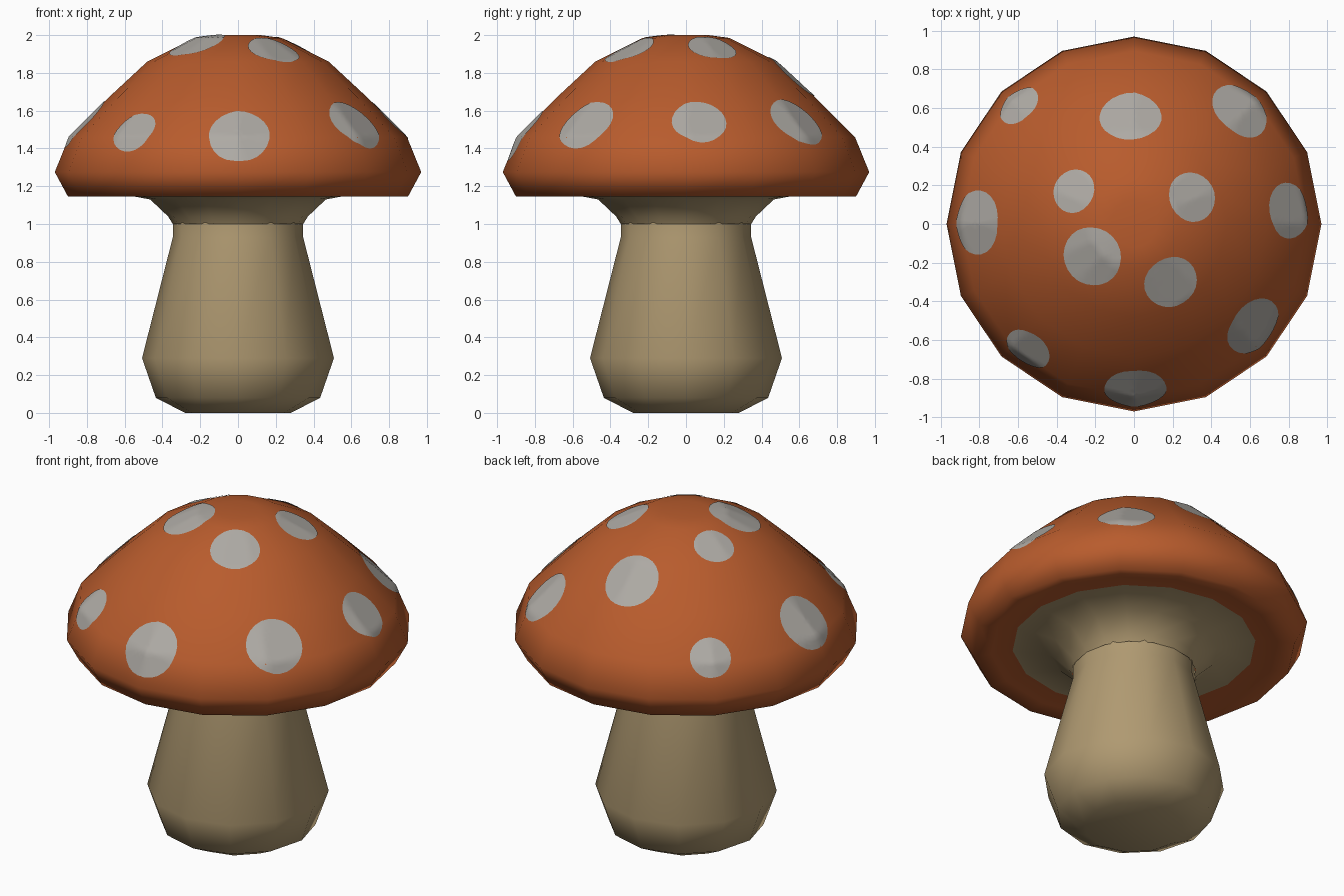
import bpy, bmesh, math
from mathutils import Vector
from mathutils.bvhtree import BVHTree

if "Cube" in bpy.data.objects:
    bpy.data.objects.remove(bpy.data.objects["Cube"])


def material(name, rgb):
    m = bpy.data.materials.new(name)
    m.diffuse_color = (*rgb, 1)
    m.use_nodes = True
    m.node_tree.nodes["Principled BSDF"].inputs["Base Color"].default_value = m.diffuse_color
    return m


ORANGE = material("orange_cap", (0.48, 0.106, 0.026))
BEIGE = material("beige_stem", (0.43, 0.32, 0.165))
GREY = material("pale_spot", (0.42, 0.40, 0.37))


def finish(name, bm, mats):
    for f in bm.faces:
        f.smooth = True
    me = bpy.data.meshes.new(name)
    bm.to_mesh(me)
    ob = bpy.data.objects.new(name, me)
    bpy.context.collection.objects.link(ob)
    for m in mats:
        me.materials.append(m)
    return ob


def lathe(profile, n, bottom=False, top=False):
    """Turned surface; profile is (radius, z) running outward and up."""
    bm = bmesh.new()
    rings = []
    for r, z in profile:
        rings.append([bm.verts.new((r * math.cos(2 * math.pi * i / n),
                                    r * math.sin(2 * math.pi * i / n), z))
                      for i in range(n)])
    for a, b in zip(rings, rings[1:]):
        for i in range(n):
            j = (i + 1) % n
            bm.faces.new((a[i], a[j], b[j], b[i]))
    if bottom:
        bm.faces.new(rings[0][::-1])
    if top:
        bm.faces.new(rings[-1])
    bm.normal_update()
    return bm


# Stem with rounded foot, open where it enters the cap
stem = lathe([(0.28, 0), (0.435, 0.08), (0.508, 0.29), (0.345, 0.93),
              (0.345, 1.05)], 12, bottom=True)
finish("stem", stem, [BEIGE])
stem.free()

# Cap: beige collar and underside, rolled rim, dome
cap = lathe([(0.345, 1.0), (0.37, 1.04), (0.465, 1.13), (0.68, 1.17),
             (0.80, 1.155), (0.90, 1.145), (0.97, 1.275), (0.895, 1.46),
             (0.69, 1.665), (0.48, 1.86), (0.23, 1.985), (0.12, 2.0)],
            16, top=True)
for f in cap.faces:
    c = f.calc_center_median()
    if c.z < 1.2 and math.hypot(c.x, c.y) < 0.68:
        f.material_index = 1
finish("cap", cap, [ORANGE, BEIGE])
tree = BVHTree.FromBMesh(cap)

# Spots: (x, y, radius), thin patches draped over the dome
SPOTS = [(0.01, -0.87, 0.16), (0.62, -0.53, 0.16), (0.80, 0.07, 0.145),
         (0.55, 0.59, 0.16), (-0.02, 0.56, 0.16), (-0.60, 0.62, 0.115),
         (-0.82, 0.01, 0.165), (-0.55, -0.65, 0.125),
         (-0.31, 0.17, 0.115), (0.30, 0.14, 0.13),
         (-0.22, -0.17, 0.155), (0.19, -0.30, 0.14)]
SEG, RINGS = 24, 8
for k, (x, y, rad) in enumerate(SPOTS):
    centre, normal, _, _ = tree.ray_cast(Vector((x, y, 3)), Vector((0, 0, -1)))
    u = normal.orthogonal().normalized()
    v = normal.cross(u)
    bm = bmesh.new()

    def drape(r, a):
        p = centre + (u * math.cos(a) + v * math.sin(a)) * r
        hit, nor, _, _ = tree.ray_cast(p + normal * 0.3, -normal)
        if hit is None:
            hit, nor, _, _ = tree.find_nearest(p)
        return bm.verts.new(hit + normal * 0.004)

    mid = drape(0, 0)
    rings = [[drape(rad * (q + 1) / RINGS, 2 * math.pi * i / SEG)
              for i in range(SEG)] for q in range(RINGS)]
    for i in range(SEG):
        j = (i + 1) % SEG
        bm.faces.new((mid, rings[0][i], rings[0][j]))
        for a, b in zip(rings, rings[1:]):
            bm.faces.new((a[i], b[i], b[j], a[j]))
    finish("spot_%02d" % (k + 1), bm, [GREY])
    bm.free()
cap.free()
